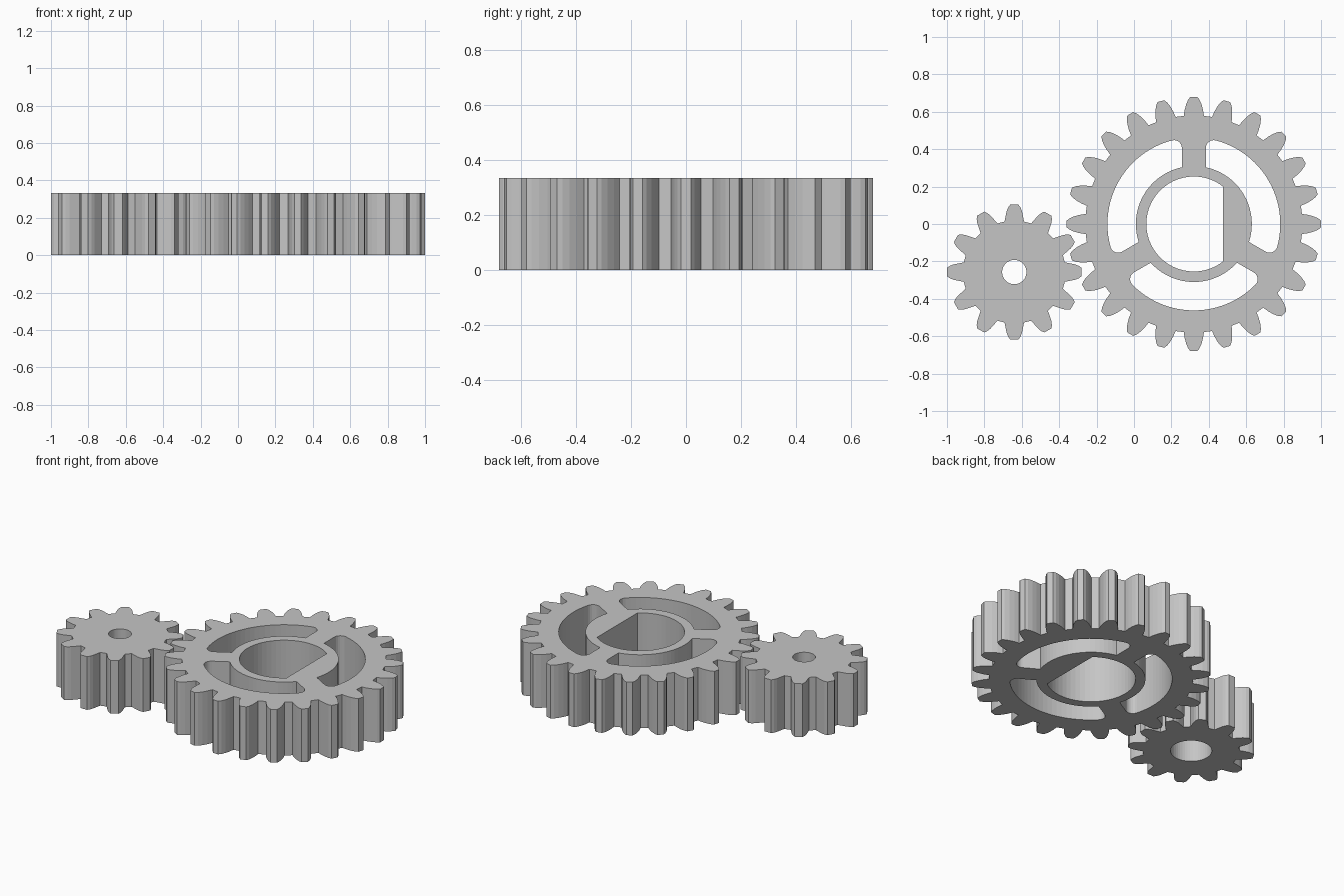
import bpy, bmesh
from math import cos, sin, pi, asin, acos, atan2, sqrt, radians

HEIGHT = 0.334

cube = bpy.data.objects.get("Cube")
if cube:
    bpy.data.objects.remove(cube)

grey = bpy.data.materials.new("grey_plastic")
grey.use_nodes = True
colour = (0.56, 0.56, 0.56, 1)
grey.diffuse_color = colour
grey.node_tree.nodes["Principled BSDF"].inputs["Base Color"].default_value = colour


def polar(r, a):
    return complex(r * cos(a), r * sin(a))


def arc(r, a, b, steps, centre=0):
    return [centre + polar(r, a + (b - a) * i / steps) for i in range(steps + 1)]


def circle(r, steps=48):
    return arc(r, 0, 2 * pi, steps)[:-1]


def toothed_outline(teeth, flank):
    """Outline from one tooth flank given as (half width, radius) points."""
    tooth = [complex(r, -w) for w, r in flank]
    tooth += [complex(r, w) for w, r in reversed(flank)]
    return [p * polar(1, 2 * pi * t / teeth) for t in range(teeth) for p in tooth]


def slot(inner, outer, half_spoke, fillet, turn):
    """Curved window between two spokes, rounded at its outer corners."""
    cx = sqrt((outer - fillet) ** 2 - (half_spoke + fillet) ** 2)
    c = complex(cx, half_spoke + fillet)
    lean = atan2(c.imag, c.real)
    mid = pi / 3
    half = arc(inner, mid, asin(half_spoke / inner), 10)
    half += arc(fillet, -pi / 2, lean - 2 * pi, 6, c) if lean > pi else \
        [c + polar(fillet, -pi / 2 + (lean + pi / 2) * i / 6) for i in range(7)]
    half += arc(outer, lean, mid, 12)[1:]
    other = [p.conjugate() * polar(1, 2 * mid) for p in reversed(half)][1:-1]
    return [p * polar(1, turn) for p in half + other]


def build_gear(name, outline, holes, location, counterbore=None):
    bm = bmesh.new()

    def ring(points, z):
        verts = [bm.verts.new((p.real, p.imag, z)) for p in points]
        for a, b in zip(verts, verts[1:] + verts[:1]):
            bm.edges.new((a, b))
        return verts

    def wall(low, high):
        n = len(low)
        for i in range(n):
            j = (i + 1) % n
            bm.faces.new((low[i], low[j], high[j], high[i]))

    def cap(rings):
        edges = [bm.edges.get((a, b)) for r in rings for a, b in zip(r, r[1:] + r[:1])]
        bmesh.ops.triangle_fill(bm, edges=edges, use_beauty=True)

    loops = [outline] + holes
    top = [ring(p, HEIGHT) for p in loops]
    if counterbore:
        # wider bore from below, stepping in to the small top hole
        radius, depth = counterbore
        wide = circle(radius)
        bottom = [ring(outline, 0), ring(wide, 0)]
        step, lip = ring(wide, depth), ring(holes[0], depth)
        wall(bottom[0], top[0])
        wall(bottom[1], step)
        wall(step, lip)
        wall(lip, top[1])
    else:
        bottom = [ring(p, 0) for p in loops]
        for low, high in zip(bottom, top):
            wall(low, high)
    cap(top)
    cap(bottom)
    bmesh.ops.recalc_face_normals(bm, faces=bm.faces)
    mesh = bpy.data.meshes.new(name)
    bm.to_mesh(mesh)
    bm.free()
    mesh.materials.append(grey)
    obj = bpy.data.objects.new(name, mesh)
    obj.location = location
    bpy.context.collection.objects.link(obj)


# Large gear: D-shaped bore and three windows
large_flank = [(0.054, 0.578), (0.049, 0.61), (0.041, 0.64), (0.03, 0.665), (0.018, 0.68)]
flat = acos(0.157 / 0.254)
d_bore = arc(0.254, flat, 2 * pi - flat, 40)
windows = [slot(0.31, 0.462, 0.064, 0.042, radians(a)) for a in (90, 210, 330)]
build_gear("large_gear", toothed_outline(24, large_flank), [d_bore] + windows, (0.32, 0, 0))

# Small gear: round stepped bore
small_flank = [(0.052, 0.27), (0.047, 0.295), (0.041, 0.325), (0.033, 0.345), (0.022, 0.36)]
build_gear("small_gear", toothed_outline(12, small_flank), [circle(0.065)],
           (-0.64, -0.257, 0), counterbore=(0.118, 0.23))
